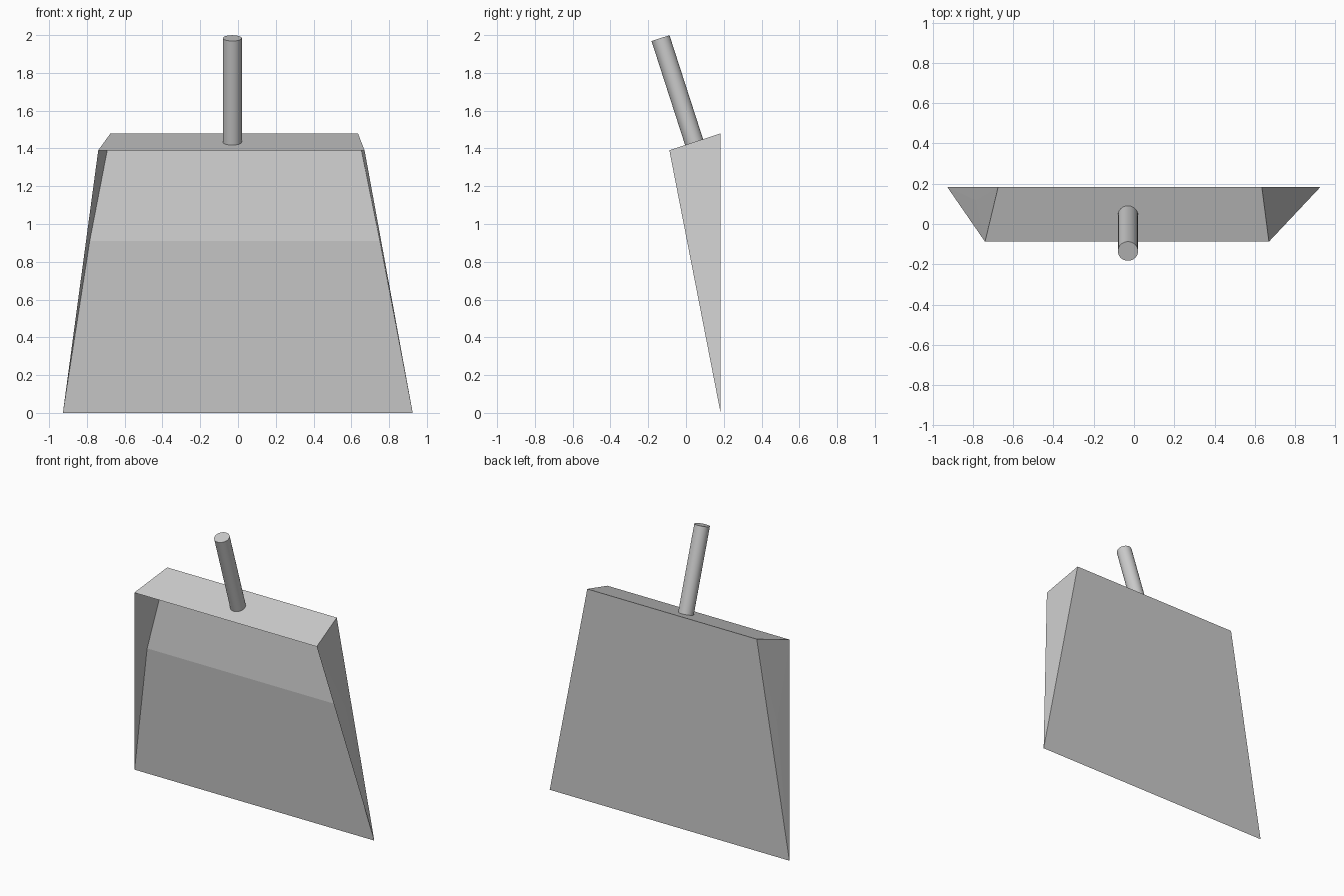
import bpy, bmesh
from mathutils import Vector

if "Cube" in bpy.data.objects:
    bpy.data.objects.remove(bpy.data.objects["Cube"])


def make_object(name, bm):
    bmesh.ops.recalc_face_normals(bm, faces=bm.faces)
    mesh = bpy.data.meshes.new(name)
    bm.to_mesh(mesh)
    bm.free()
    obj = bpy.data.objects.new(name, mesh)
    bpy.context.collection.objects.link(obj)
    return obj


# Levels of the scoop: (left x, right x, y, z)
levels = {
    "tip": (-0.927, 0.925, 0.183, 0.0),
    "ridge": (-0.785, 0.751, 0.118, 0.91),
    "back": (-0.675, 0.635, 0.183, 1.48),
    "lip": (-0.74, 0.67, -0.088, 1.39),
}

# Pan: flat back, gently bent floor, sloping top and thin side walls
bm = bmesh.new()
L, R = {}, {}
for key, (x0, x1, y, z) in levels.items():
    L[key] = bm.verts.new((x0, y, z))
    R[key] = bm.verts.new((x1, y, z))
for a, b in (("tip", "back"), ("tip", "ridge"), ("ridge", "back"), ("back", "lip")):
    bm.faces.new((L[a], R[a], R[b], L[b]))
for side in (L, R):
    for a, b, c in (("tip", "ridge", "lip"), ("ridge", "back", "lip"), ("tip", "back", "ridge")):
        bm.faces.new((side[a], side[b], side[c]))
make_object("dustpan_scoop", bm)

# Handle: round stick square to the sloping top
bottom, top = Vector((-0.03, 0.043, 1.433)), Vector((-0.03, -0.135, 1.984))
axis = top - bottom
bm = bmesh.new()
bmesh.ops.create_cone(bm, cap_ends=True, segments=32, radius1=0.05, radius2=0.05, depth=axis.length)
handle = make_object("handle", bm)
handle.location = (bottom + top) / 2
handle.rotation_euler = axis.to_track_quat("Z", "Y").to_euler()
bpy.context.view_layer.objects.active = handle
handle.select_set(True)
bpy.ops.object.shade_smooth_by_angle()
